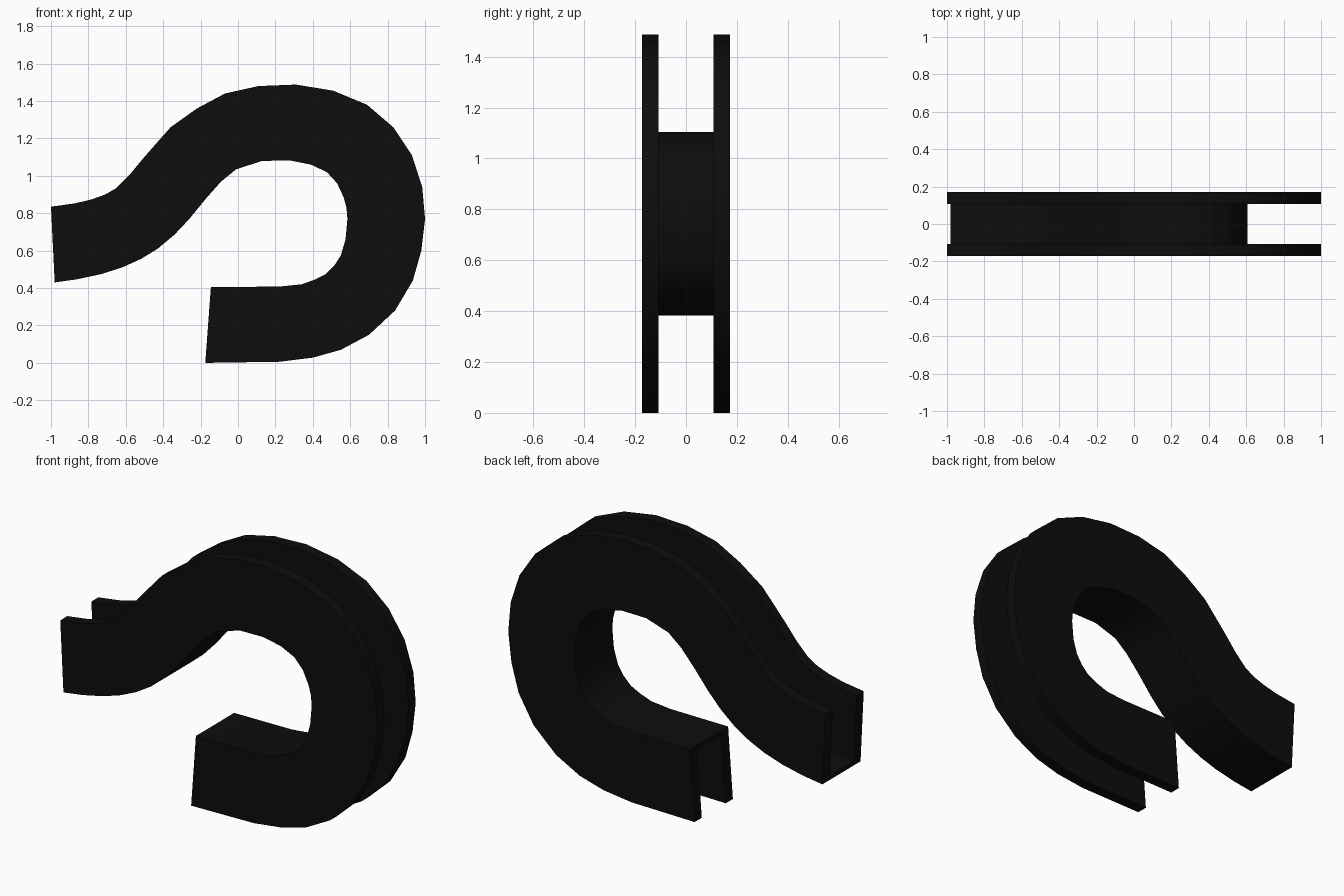
import bpy, bmesh
from mathutils import Vector

if "Cube" in bpy.data.objects:
    bpy.data.objects.remove(bpy.data.objects["Cube"])

# Stations along the hook: open rim (x, z) then web side (x, z)
STATIONS = [
    (-1.0, .835, -.98, .43), (-.87, .853, -.86, .447), (-.78, .875, -.73, .475),
    (-.71, .90, -.62, .51), (-.65, .935, -.52, .555), (-.58, 1.005, -.43, .61),
    (-.51, 1.09, -.34, .685), (-.44, 1.17, -.26, .77), (-.36, 1.26, -.17, .88),
    (-.22, 1.36, -.09, .97), (-.07, 1.44, -.01, 1.035), (.11, 1.48, .13, 1.08),
    (.31, 1.488, .28, 1.082), (.51, 1.455, .39, 1.06), (.69, 1.38, .475, 1.02),
    (.83, 1.26, .53, .96), (.93, 1.11, .565, .885), (.985, .94, .58, .83),
    (1.0, .77, .585, .77), (.98, .60, .575, .66), (.935, .44, .55, .575),
    (.84, .28, .515, .52), (.70, .15, .47, .475), (.55, .07, .41, .445),
    (.40, .028, .34, .42), (.22, .006, .22, .408), (-.175, 0, -.145, .405),
]

# U-shaped section: (y, fraction from rim to web side)
HALF, GAP, FLOOR = .172, .108, .945
SECTION = [(-HALF, 0), (-HALF, 1), (HALF, 1), (HALF, 0),
           (GAP, 0), (GAP, FLOOR), (-GAP, FLOOR), (-GAP, 0)]

# Sweep the section through the stations
bm = bmesh.new()
rings = []
for ox, oz, ix, iz in STATIONS:
    rim, web = Vector((ox, 0, oz)), Vector((ix, 0, iz))
    rings.append([bm.verts.new(rim.lerp(web, t) + Vector((0, y, 0))) for y, t in SECTION])
for a, b in zip(rings, rings[1:]):
    for i in range(8):
        j = (i + 1) % 8
        bm.faces.new((a[i], a[j], b[j], b[i]))

# End caps: two flanges and the web between them
for r in (rings[0], rings[-1]):
    for ids in ((0, 1, 6, 7), (1, 2, 5, 6), (2, 3, 4, 5)):
        bm.faces.new([r[i] for i in ids])
bmesh.ops.recalc_face_normals(bm, faces=bm.faces)

mesh = bpy.data.meshes.new("curved_channel")
bm.to_mesh(mesh)
bm.free()
obj = bpy.data.objects.new("curved_channel", mesh)
bpy.context.collection.objects.link(obj)

# Black finish, smooth along the bend with crisp section edges
mat = bpy.data.materials.new("black")
mat.diffuse_color = (.004, .004, .004, 1)
mat.use_nodes = True
mat.node_tree.nodes["Principled BSDF"].inputs["Base Color"].default_value = mat.diffuse_color
mesh.materials.append(mat)
bpy.context.view_layer.objects.active = obj
obj.select_set(True)
bpy.ops.object.shade_smooth_by_angle()
